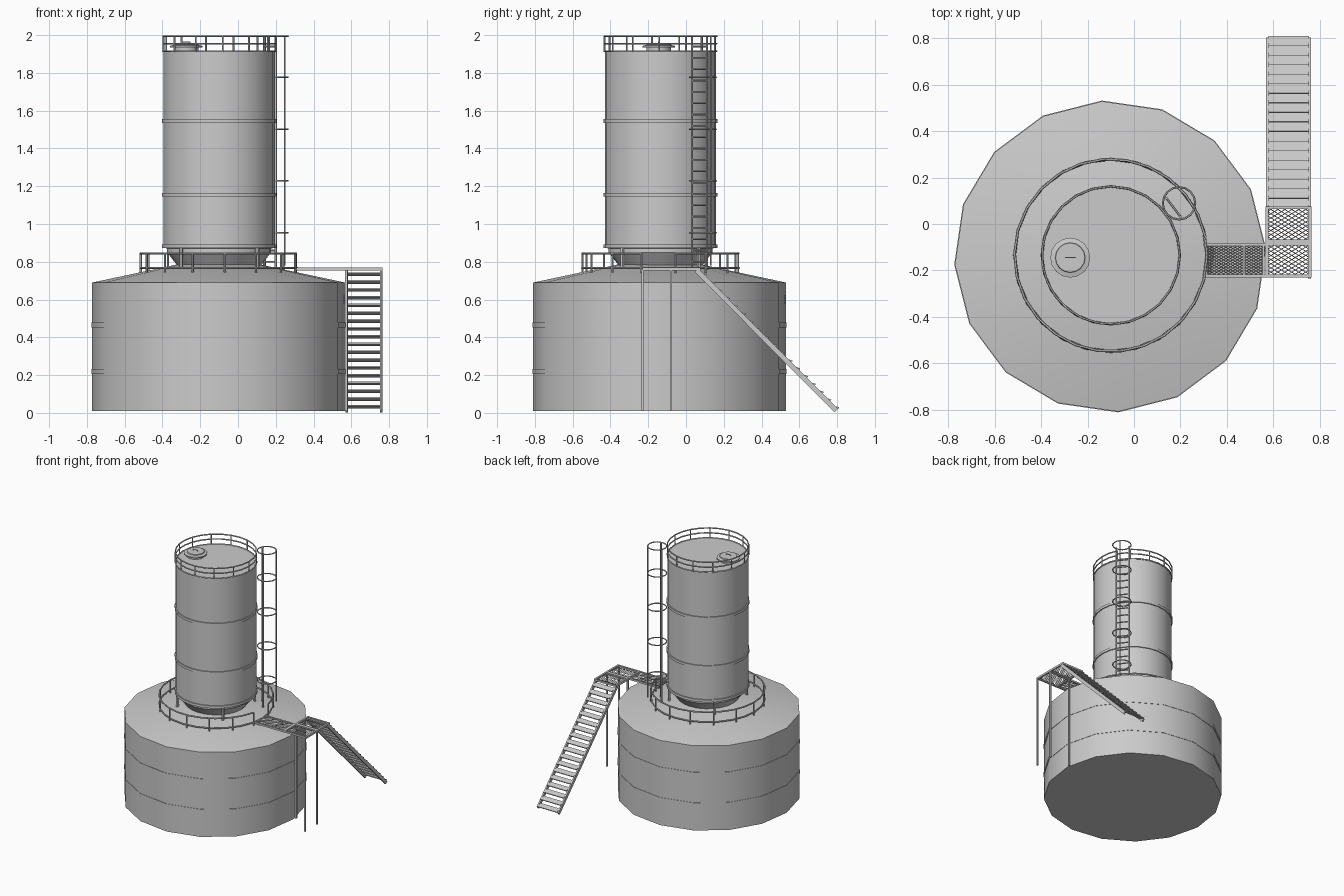
import bpy, bmesh, math
from mathutils import Matrix, Vector

if "Cube" in bpy.data.objects:
    bpy.data.objects.remove(bpy.data.objects["Cube"])

CX, CY = -0.10, -0.135


def finish(name, mesh, angle=35):
    ob = bpy.data.objects.new(name, mesh)
    bpy.context.collection.objects.link(ob)
    bpy.ops.object.select_all(action='DESELECT')
    ob.select_set(True)
    bpy.context.view_layer.objects.active = ob
    bpy.ops.object.shade_smooth_by_angle(angle=math.radians(angle))
    return ob


def lathe(name, profile, n, centre=(CX, CY), turn=0.0):
    """Closed solid from (radius, z) points, bottom to top, with flat end caps."""
    bm = bmesh.new()
    rings = []
    for r, z in profile:
        rings.append([bm.verts.new((centre[0] + r * math.cos(a), centre[1] + r * math.sin(a), z))
                      for a in (math.radians(turn) + 2 * math.pi * i / n for i in range(n))])
    for lo, hi in zip(rings, rings[1:]):
        for i in range(n):
            j = (i + 1) % n
            bm.faces.new((lo[i], lo[j], hi[j], hi[i]))
    bm.faces.new(rings[0][::-1])
    bm.faces.new(rings[-1])
    me = bpy.data.meshes.new(name)
    bm.to_mesh(me)
    bm.free()
    return finish(name, me)


def tubes(name, paths, r, res=1):
    """Round bars along polylines; a path is (points, closed)."""
    cu = bpy.data.curves.new(name, 'CURVE')
    cu.dimensions = '3D'
    cu.bevel_depth = r
    cu.bevel_resolution = res
    cu.use_fill_caps = True
    for pts, closed in paths:
        sp = cu.splines.new('POLY')
        sp.points.add(len(pts) - 1)
        for p, co in zip(sp.points, pts):
            p.co = (*co, 1)
        sp.use_cyclic_u = closed
    tmp = bpy.data.objects.new(name + "_path", cu)
    bpy.context.collection.objects.link(tmp)
    dg = bpy.context.evaluated_depsgraph_get()
    me = bpy.data.meshes.new_from_object(tmp.evaluated_get(dg))
    bpy.data.objects.remove(tmp)
    return finish(name, me, 50)


def boxes(name, items):
    """Boxes given as (centre, size, tilt about x)."""
    bm = bmesh.new()
    for c, s, tilt in items:
        bmesh.ops.create_cube(bm, size=1, matrix=Matrix.Translation(c)
                              @ Matrix.Rotation(tilt, 4, 'X') @ Matrix.Diagonal((*s, 1)))
    me = bpy.data.meshes.new(name)
    bm.to_mesh(me)
    bm.free()
    return finish(name, me)


def polar(r, deg, z, c=(CX, CY)):
    a = math.radians(deg)
    return (c[0] + r * math.cos(a), c[1] + r * math.sin(a), z)


def arc(r, a0, a1, z, n=24):
    return ([polar(r, a0 + (a1 - a0) * i / n, z) for i in range(n + 1)], False)


def ring(r, z, c=(CX, CY), n=24):
    return ([polar(r, 360 * i / n, z, c) for i in range(n)], True)


def line(p, q):
    return ([p, q], False)


# Wide base tank with shallow conical roof, and its two bands
BASE = (-0.103, -0.14)
lathe("base_tank", [(0.67, 0.01), (0.67, 0.69), (0.2, 0.79)], 16, BASE, 3)
for i, z in enumerate((0.22, 0.465)):
    lathe(f"base_band_{i}", [(0.673, z - 0.013), (0.673, z + 0.013)], 16, BASE, 3)

# Tower silo with hopper bottom, bands and legs
lathe("tower", [(0.21, 0.765), (0.275, 0.85), (0.275, 0.87), (0.295, 0.875), (0.295, 1.915)], 24)
for i, z in enumerate((0.882, 1.155, 1.545)):
    lathe(f"tower_band_{i}", [(0.303, z - 0.01), (0.303, z + 0.01)], 24)
tubes("tower_legs", [line(polar(0.285, a, 0.745), polar(0.285, a, 0.88))
                     for a in (45, 135, 225, 315)], 0.011)

# Roof hatch
HATCH = (-0.275, -0.145)
lathe("hatch_neck", [(0.065, 1.91), (0.065, 1.936)], 16, HATCH)
lathe("hatch_lid", [(0.086, 1.934), (0.086, 1.943), (0.065, 1.948), (0.063, 1.955)], 16, HATCH)
tubes("hatch_handle", [([(-0.295, -0.145, 1.95), (-0.295, -0.145, 1.964),
                         (-0.255, -0.145, 1.964), (-0.255, -0.145, 1.95)], False)], 0.003)

# Roof railing, open at the ladder
A0, A1 = 47, 387
tubes("roof_railing", [arc(0.297, A0, A1, 1.994), arc(0.297, A0, A1, 1.955), ring(0.297, 1.915)]
      + [line(polar(0.297, A0 + (A1 - A0) * i / 12, 1.91), polar(0.297, A0 + (A1 - A0) * i / 12, 1.994))
         for i in range(13)], 0.005)

# Lower railing, open at the walkway
B0, B1 = 11, 346
tubes("lower_railing", [arc(0.415, B0, B1, 0.845), ring(0.415, 0.767)]
      + [line(polar(0.415, B0 + (B1 - B0) * i / 14, 0.74), polar(0.415, B0 + (B1 - B0) * i / 14, 0.845))
         for i in range(15)], 0.006)

# Caged ladder set at an angle on the tower
out = Vector((0.295, 0.225, 0)).normalized()
side = Vector((-out.y, out.x, 0))
mid = Vector((CX, CY, 0)) + out * 0.34
cage = mid + out * 0.03
left, right = mid + side * 0.05, mid - side * 0.05


def at(v, z):
    return (v.x, v.y, z)


tubes("ladder_rails", [line(at(v, 0.76), at(v, 1.995)) for v in (left, right)], 0.007)
tubes("ladder_rungs", [line(at(left, 0.80 + 0.06 * i), at(right, 0.80 + 0.06 * i))
                       for i in range(20)], 0.005)
tubes("ladder_cage", [ring(0.07, z, (cage.x, cage.y), 16) for z in (0.953, 1.228, 1.502, 1.777, 1.994)]
      + [line(at(cage + out * 0.068, 0.78), at(cage + out * 0.068, 1.994))], 0.0045)

# Walkway and landing frame, with three legs
Z = 0.762
frame = [((0.435, y, Z), (0.27, 0.012, 0.014), 0) for y in (-0.088, -0.224)]
frame += [((x, -0.156, Z), (0.008, 0.136, 0.01), 0) for x in (0.312, 0.475, 0.558)]
frame += [((x, -0.077, Z), (0.014, 0.306, 0.016), 0) for x in (0.573, 0.758)]
frame += [((0.6655, y, Z), (0.19, w, 0.014), 0) for y, w in ((-0.224, 0.012), (-0.08, 0.026), (0.07, 0.012))]
boxes("platform_frame", frame)
boxes("platform_legs", [((x, y, 0.385), (0.012, 0.012, 0.75), 0)
                        for x, y in ((0.757, -0.23), (0.757, -0.08), (0.573, -0.08))])


def grating(x0, x1, y0, y1, gap):
    """Crossed diagonal wires clipped to a rectangle."""
    w, h, s = x1 - x0, y1 - y0, 0.6
    wires = []
    c = -s * w + gap / 2
    while c < h:
        a, b = max(0, -c / s), min(w, (h - c) / s)
        if b - a > 0.004:
            p, q = c + s * a, c + s * b
            wires.append(line((x0 + a, y0 + p, Z), (x0 + b, y0 + q, Z)))
            wires.append(line((x1 - a, y0 + p, Z), (x1 - b, y0 + q, Z)))
        c += gap
    return wires


tubes("walkway_grating", grating(0.312, 0.56, -0.224, -0.088, 0.012), 0.0018, 0)
tubes("landing_grating", grating(0.573, 0.758, -0.224, -0.08, 0.018)
      + grating(0.573, 0.758, -0.08, 0.07, 0.018), 0.0018, 0)

# Stairs: two stringers and slightly tilted treads
top, foot = Vector((0, 0.055, 0.755)), Vector((0, 0.796, 0.012))
run = foot - top
boxes("stair_stringers", [((x, (top.y + foot.y) / 2, (top.z + foot.z) / 2),
                           (0.012, run.length, 0.026), -math.atan2(-run.z, run.y)) for x in (0.576, 0.758)])
treads = []
for i in range(18):
    p = top + run * ((i + 0.7) / 18)
    treads.append(((0.667, p.y + 0.006, p.z + 0.008), (0.176, 0.042, 0.007), math.radians(-17)))
boxes("stair_treads", treads)
